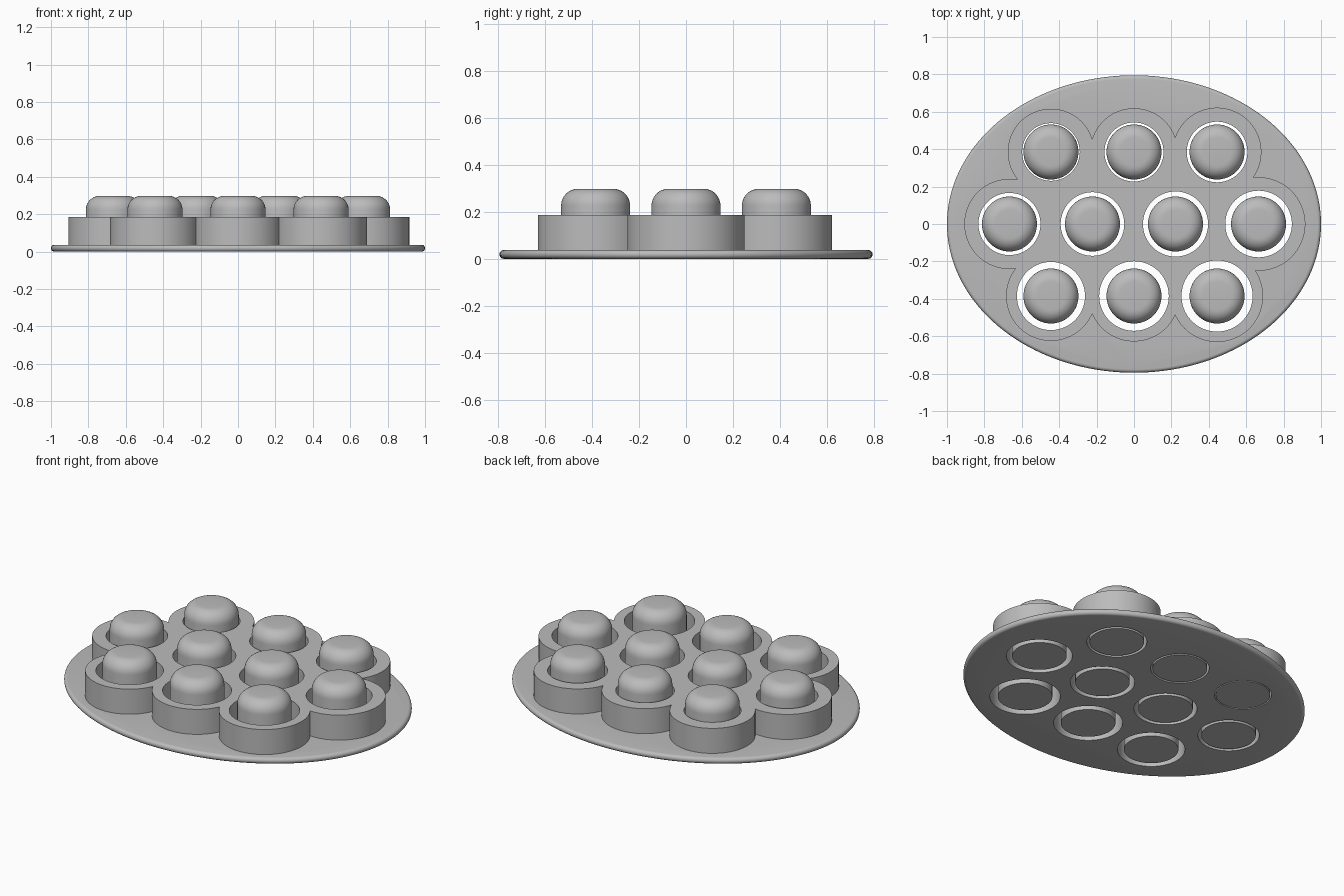
import bpy, bmesh, math

cube = bpy.data.objects.get("Cube")
if cube:
    bpy.data.objects.remove(cube)

grey = bpy.data.materials.new("plain grey")
grey.use_nodes = True
grey.diffuse_color = (0.5, 0.5, 0.5, 1)
grey.node_tree.nodes["Principled BSDF"].inputs["Base Color"].default_value = (0.5, 0.5, 0.5, 1)


def finish(name, bm):
    bmesh.ops.recalc_face_normals(bm, faces=bm.faces)
    mesh = bpy.data.meshes.new(name)
    bm.to_mesh(mesh)
    bm.free()
    mesh.materials.append(grey)
    obj = bpy.data.objects.new(name, mesh)
    bpy.context.collection.objects.link(obj)
    return obj


def disc(name, profile, rx, ry, x=0, y=0, sides=96):
    """Closed solid from (inset, height) steps swept round an ellipse."""
    bm = bmesh.new()
    angles = [2 * math.pi * i / sides for i in range(sides)]
    loops = [[bm.verts.new((x + (rx - d) * math.cos(a), y + (ry - d) * math.sin(a), z))
              for a in angles] for d, z in profile]
    for low, high in zip(loops, loops[1:]):
        for i in range(sides):
            j = (i + 1) % sides
            bm.faces.new((low[i], low[j], high[j], high[i]))
    bm.faces.new(loops[0][::-1])
    bm.faces.new(loops[-1])
    return finish(name, bm)


def select(obj):
    bpy.ops.object.select_all(action='DESELECT')
    obj.select_set(True)
    bpy.context.view_layer.objects.active = obj


def combine(target, tool, operation):
    select(target)
    mod = target.modifiers.new("combine", 'BOOLEAN')
    mod.operation, mod.solver, mod.object = operation, 'EXACT', tool
    bpy.ops.object.modifier_apply(modifier=mod.name)
    bpy.data.objects.remove(tool)


def smooth(obj):
    select(obj)
    bpy.ops.object.shade_smooth_by_angle(angle=math.radians(30))


def arc(radius, top, start, end, steps=8):
    """Quarter or half round edge as (inset, height) steps."""
    span = [start + (end - start) * i / steps for i in range(steps + 1)]
    return [(radius * (1 - math.cos(a)), top - radius + radius * math.sin(a)) for a in span]


PITCH, ROW = 0.444, 0.385
PLATE_TOP, COLLAR_TOP, PEG_TOP = 0.037, 0.186, 0.298
PEG_RADIUS = 0.147

# Rows from back to front: count, y, first collar radius
spots = []
for count, y, first in ((3, ROW, 0.231), (4, 0, 0.241), (3, -ROW, 0.240)):
    for i in range(count):
        spots.append(((i - (count - 1) / 2) * PITCH, y, first + 0.003 * i))

# Oval base plate with a round rim
half = PLATE_TOP / 2
base = disc("base_plate", arc(half, PLATE_TOP, -math.pi / 2, math.pi / 2, 10), 1, 0.795, sides=160)

# Solid core that fills between the collars
bm = bmesh.new()
outline = [(1.5, 0), (1, 1), (-1, 1), (-1.5, 0), (-1, -1), (1, -1)]
bottom = bm.faces.new([bm.verts.new((u * PITCH, v * ROW, half)) for u, v in outline])
top = bmesh.ops.extrude_face_region(bm, geom=[bottom])["geom"]
bmesh.ops.translate(bm, vec=(0, 0, COLLAR_TOP - half),
                    verts=[g for g in top if isinstance(g, bmesh.types.BMVert)])
combine(base, finish("core", bm), 'UNION')

# Collars joined to the base
for x, y, r in spots:
    combine(base, disc("collar", [(0, half), (0, COLLAR_TOP)], r, r, x, y), 'UNION')

# Through holes with steadily growing clearance
for n, (x, y, r) in enumerate(spots):
    hole = 0.154 + 0.004 * n
    combine(base, disc("hole_cutter", [(0, -0.1), (0, 0.4)], hole, hole, x, y), 'DIFFERENCE')
smooth(base)

# Loose round-topped pegs
for n, (x, y, r) in enumerate(spots):
    profile = [(0, 0)] + arc(0.072, PEG_TOP, 0, math.pi / 2)
    smooth(disc(f"peg_{n + 1}", profile, PEG_RADIUS, PEG_RADIUS, x, y, 64))
